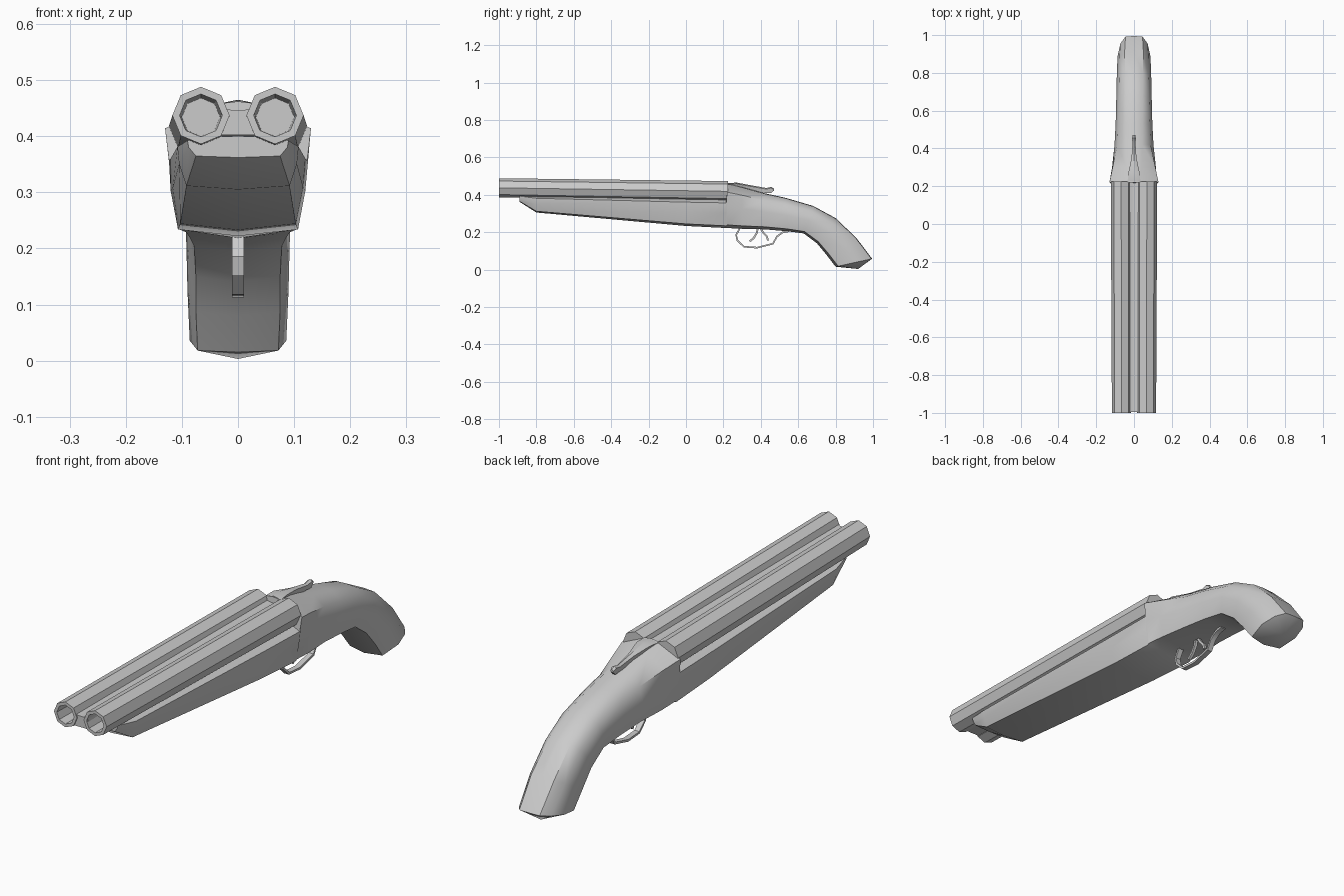
import bpy, bmesh
from math import sin, cos, pi, radians
from mathutils import Vector


def finish(bm, name, angle=40):
    bmesh.ops.recalc_face_normals(bm, faces=bm.faces)
    me = bpy.data.meshes.new(name)
    bm.to_mesh(me)
    bm.free()
    ob = bpy.data.objects.new(name, me)
    bpy.context.collection.objects.link(ob)
    bpy.ops.object.select_all(action='DESELECT')
    ob.select_set(True)
    bpy.context.view_layer.objects.active = ob
    bpy.ops.object.shade_smooth_by_angle(angle=radians(angle))
    return ob


def loft(name, rings, end_tip=None, angle=40):
    """Skin closed rings of equal length; the last cap may fan to a tip."""
    bm = bmesh.new()
    vs = [[bm.verts.new(p) for p in r] for r in rings]
    n = len(vs[0])
    for a, b in zip(vs, vs[1:]):
        for i in range(n):
            bm.faces.new((a[i], a[(i + 1) % n], b[(i + 1) % n], b[i]))
    bm.faces.new(vs[0])
    if end_tip:
        tip = bm.verts.new(end_tip)
        for i in range(n):
            bm.faces.new((vs[-1][i], vs[-1][(i + 1) % n], tip))
    else:
        bm.faces.new(vs[-1])
    return finish(bm, name, angle)


def octagon(x, y, z, r):
    return [(x + r * sin(i * pi / 4), y, z + r * cos(i * pi / 4)) for i in range(8)]


def strip(name, path, half_w, thick):
    """Flat metal strip following a (y, z) path."""
    rings = []
    pts = [Vector(p) for p in path]
    for i, p in enumerate(pts):
        t = (pts[min(i + 1, len(pts) - 1)] - pts[max(i - 1, 0)]).normalized()
        nrm = Vector((-t.y, t.x)) * thick / 2
        a, b = p + nrm, p - nrm
        rings.append([(-half_w, *a), (half_w, *a), (half_w, *b), (-half_w, *b)])
    return loft(name, rings, angle=30)


# Barrels: tapered octagonal tubes with hollow muzzles
for side, label in ((-1, "left"), (1, "right")):
    loft(label + "_barrel", [
        octagon(side * 0.068, 0.225, 0.418, 0.055),
        octagon(side * 0.066, -1.0, 0.437, 0.051),
        octagon(side * 0.066, -1.0, 0.437, 0.038),
        octagon(side * 0.066, -0.8, 0.434, 0.034)])

# Rib joining the barrels
loft("barrel_rib", [
    [(-0.032, y, b), (0.032, y, b), (0.03, y, t), (0.01, y, t - 0.006),
     (-0.01, y, t - 0.006), (-0.03, y, t)]
    for y, b, t in ((-0.995, 0.402, 0.452), (0.225, 0.39, 0.444))], angle=20)

# Fore-end, receiver and grip in one loft, muzzle to butt
# top y, top z, bottom y, bottom z, lower / middle / shoulder / top half widths
stations = [
    (-0.89, 0.400, -0.89, 0.362, 0.075, 0.088, 0.090, 0.050),
    (-0.80, 0.400, -0.80, 0.305, 0.092, 0.105, 0.108, 0.055),
    (0.00, 0.392, 0.00, 0.233, 0.103, 0.116, 0.120, 0.060),
    (0.215, 0.390, 0.215, 0.222, 0.107, 0.120, 0.123, 0.060),
    (0.22, 0.462, 0.22, 0.222, 0.107, 0.121, 0.130, 0.030),
    (0.30, 0.442, 0.30, 0.218, 0.104, 0.116, 0.113, 0.040),
    (0.42, 0.408, 0.42, 0.215, 0.092, 0.103, 0.088, 0.045),
    (0.53, 0.384, 0.54, 0.205, 0.085, 0.097, 0.084, 0.045),
    (0.68, 0.340, 0.63, 0.193, 0.078, 0.094, 0.080, 0.045),
    (0.80, 0.275, 0.70, 0.140, 0.075, 0.092, 0.078, 0.047),
    (0.91, 0.170, 0.75, 0.080, 0.075, 0.090, 0.077, 0.050),
    (0.995, 0.058, 0.80, 0.015, 0.072, 0.086, 0.072, 0.045)]
rings = []
for yt, zt, yb, zb, wl, wm, ws, wt in stations:
    top, bot = Vector((0, yt, zt)), Vector((0, yb, zb))
    half = [(wl, 0.07), (wm, 0.48), (ws, 0.80), (wt, 0.985)]
    prof = [(0, 0)] + half + [(0, 1)] + [(-w, v) for w, v in reversed(half)]
    rings.append([bot.lerp(top, v) + Vector((w, 0, 0)) for w, v in prof])
loft("stock", rings, end_tip=(0, 0.92, 0.003))

# Break-open lever on top of the receiver
lever = [(0.225, 0.440, 0.462, 0.034), (0.27, 0.430, 0.465, 0.030),
         (0.35, 0.415, 0.450, 0.013), (0.43, 0.410, 0.436, 0.008),
         (0.455, 0.408, 0.442, 0.010), (0.47, 0.422, 0.434, 0.007)]
loft("top_lever", [[(-w * 0.6, y, b), (w * 0.6, y, b), (w, y, t - 0.006), (0, y, t),
                    (-w, y, t - 0.006)] for y, b, t, w in lever], angle=30)

# Trigger guard and the two triggers
strip("trigger_guard", [(0.29, 0.225), (0.268, 0.185), (0.275, 0.155), (0.31, 0.122),
                        (0.38, 0.117), (0.465, 0.138), (0.485, 0.175), (0.515, 0.198),
                        (0.55, 0.205)], 0.011, 0.009)
strip("front_trigger", [(0.385, 0.225), (0.378, 0.195), (0.362, 0.168), (0.34, 0.15)], 0.006, 0.010)
strip("rear_trigger", [(0.395, 0.225), (0.415, 0.195), (0.432, 0.178), (0.438, 0.155)], 0.006, 0.010)
